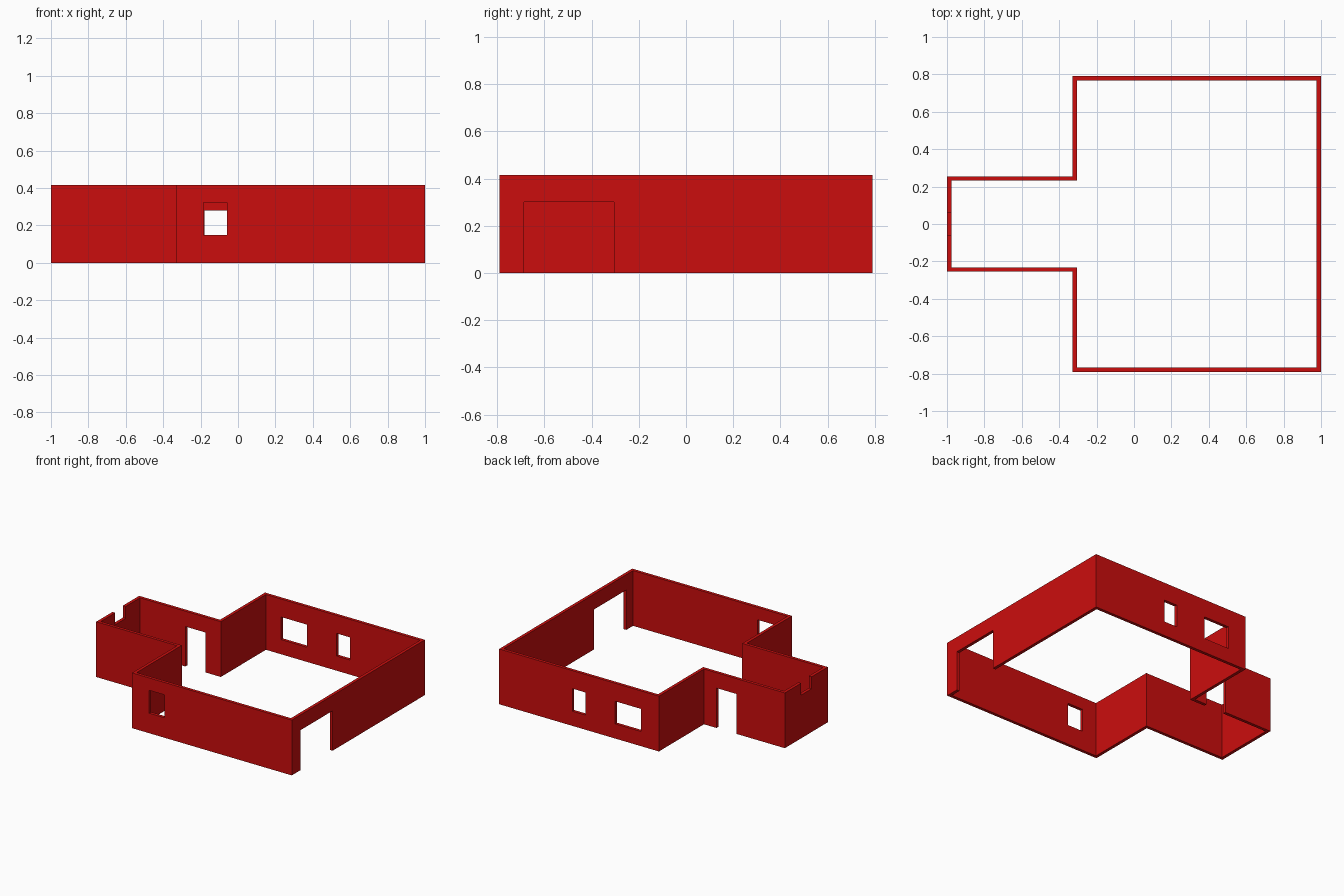
import bpy, bmesh

if "Cube" in bpy.data.objects:
    bpy.data.objects.remove(bpy.data.objects["Cube"])

HEIGHT = 0.415
THICK = 0.023

red = bpy.data.materials.new("red")
red.diffuse_color = (0.6, 0.004, 0.004, 1)
red.use_nodes = True
red.node_tree.nodes["Principled BSDF"].inputs["Base Color"].default_value = red.diffuse_color


def finish(bm, name):
    bmesh.ops.recalc_face_normals(bm, faces=bm.faces)
    mesh = bpy.data.meshes.new(name)
    bm.to_mesh(mesh)
    bm.free()
    obj = bpy.data.objects.new(name, mesh)
    bpy.context.collection.objects.link(obj)
    return obj


def outline(t):
    """T-shaped floor plan, moved inward by t."""
    half = [(1 - t, -0.79 + t), (-0.328 + t, -0.79 + t),
            (-0.328 + t, -0.255 + t), (-1 + t, -0.255 + t)]
    return half + [(x, -y) for x, y in reversed(half)]


# Wall shell: ring between outer and inner outline, extruded upward
bm = bmesh.new()
outer = [bm.verts.new((x, y, 0)) for x, y in outline(0)]
inner = [bm.verts.new((x, y, 0)) for x, y in outline(THICK)]
n = len(outer)
for i in range(n):
    j = (i + 1) % n
    bm.faces.new((outer[i], outer[j], inner[j], inner[i]))
ring = bmesh.ops.extrude_face_region(bm, geom=bm.faces[:])
top = [v for v in ring["geom"] if isinstance(v, bmesh.types.BMVert)]
bmesh.ops.translate(bm, verts=top, vec=(0, 0, HEIGHT))
walls = finish(bm, "walls")
walls.data.materials.append(red)

# Openings as (min corner, max corner)
openings = [
    ((-0.185, -0.85, 0.15), (-0.058, -0.72, 0.322)),   # front window
    ((-0.178, 0.72, 0.11), (0.035, 0.85, 0.28)),       # wide back window
    ((0.282, 0.72, 0.11), (0.392, 0.85, 0.28)),        # narrow back window
    ((0.92, -0.687, -0.1), (1.08, -0.305, 0.30)),      # garage opening
    ((-0.60, 0.2, -0.1), (-0.432, 0.31, 0.30)),        # side door
    ((-1.08, -0.062, 0.325), (-0.92, 0.062, 0.5)),     # notch in end wall
]
bm = bmesh.new()
for lo, hi in openings:
    cube = bmesh.ops.create_cube(bm, size=1)["verts"]
    for v in cube:
        v.co = [hi[k] if v.co[k] > 0 else lo[k] for k in range(3)]
cutter = finish(bm, "opening_cutter")
cutter.hide_render = True
cutter.display_type = 'WIRE'

cut = walls.modifiers.new("openings", 'BOOLEAN')
cut.operation = 'DIFFERENCE'
cut.solver = 'EXACT'
cut.object = cutter
